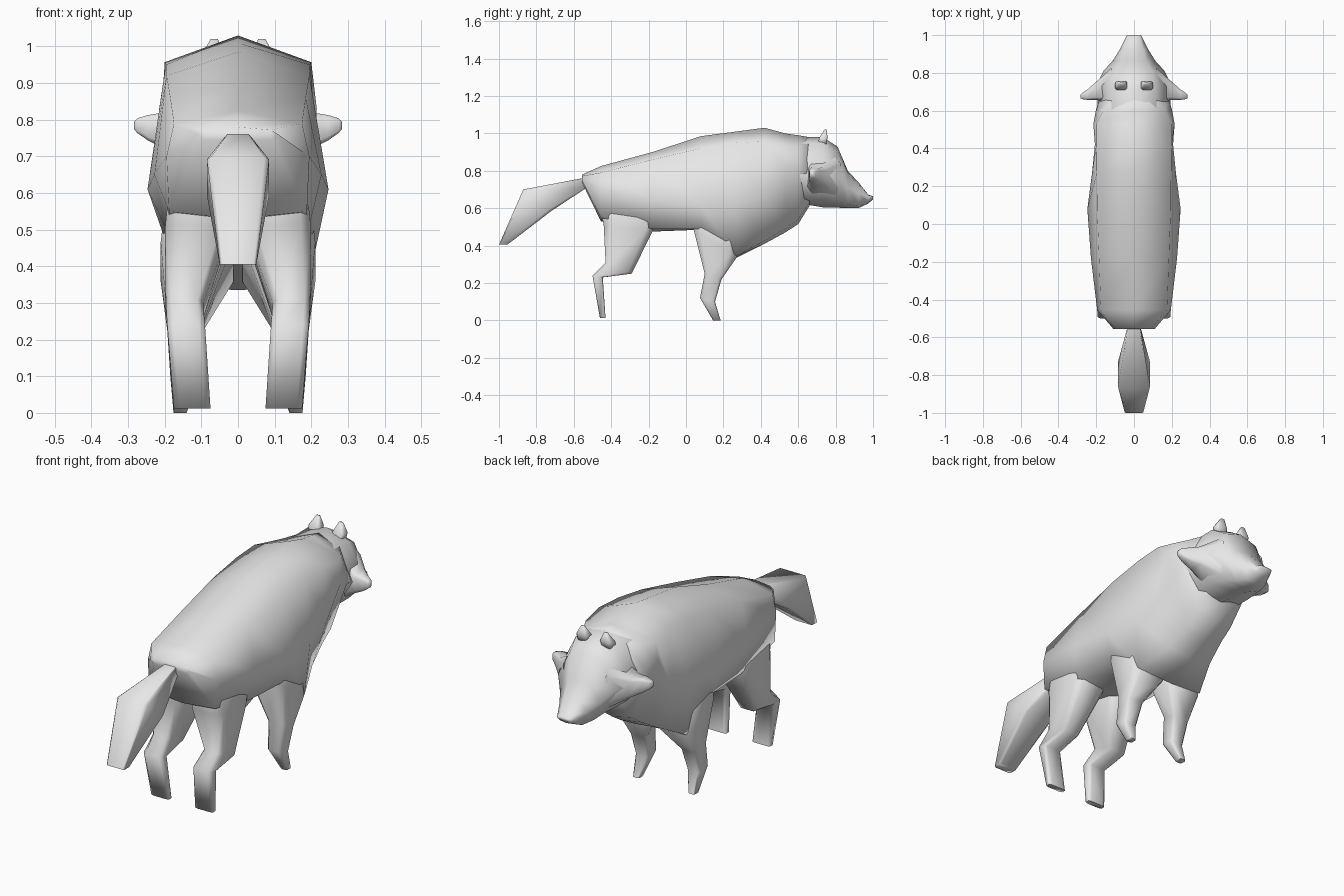
import bpy
import bmesh
import math
from mathutils import Vector

old = bpy.data.objects.get("Cube")
if old:
    bpy.data.objects.remove(old, do_unlink=True)

# One plain grey coat for the whole animal
coat = bpy.data.materials.new("grey coat")
coat.use_nodes = True
GREY = (0.8, 0.8, 0.8, 1.0)
coat.diffuse_color = GREY
coat.node_tree.nodes["Principled BSDF"].inputs["Base Color"].default_value = GREY


def loft(name, rings, side=1):
    """Skin a list of equal-sized point rings and cap both ends."""
    bm = bmesh.new()
    loops = [[bm.verts.new((p[0] * side, p[1], p[2])) for p in ring] for ring in rings]
    for lower, upper in zip(loops, loops[1:]):
        count = len(lower)
        for i in range(count):
            j = (i + 1) % count
            bm.faces.new((lower[i], lower[j], upper[j], upper[i]))
    bm.faces.new(loops[0])
    bm.faces.new(loops[-1])
    bmesh.ops.recalc_face_normals(bm, faces=bm.faces)
    mesh = bpy.data.meshes.new(name)
    bm.to_mesh(mesh)
    bm.free()
    mesh.materials.append(coat)
    obj = bpy.data.objects.new(name, mesh)
    bpy.context.collection.objects.link(obj)
    bpy.ops.object.select_all(action="DESELECT")
    obj.select_set(True)
    bpy.context.view_layer.objects.active = obj
    bpy.ops.object.shade_smooth_by_angle(angle=math.radians(85))
    return obj


def trunk_ring(y, top, shoulder, flank, low, bottom):
    """Symmetric section: centre heights plus three (x, z) side points."""
    half = [shoulder, flank, low]
    right = [(x, y, z) for x, z in half]
    left = [(-x, y, z) for x, z in reversed(half)]
    return [(0, y, top)] + right + [(0, y, bottom)] + left


def octagon(center, a, b, k=0.7):
    """Eight-sided ring spanned by two half axes; k sets how boxy it is."""
    corners = [(1, k), (k, 1), (-k, 1), (-1, k), (-1, -k), (-k, -1), (k, -1), (1, -k)]
    return [Vector(center) + Vector(a) * u + Vector(b) * v for u, v in corners]


def limb_ring(back, front, inner, outer, k=0.7):
    """Ring through a back and a front (y, z) point, between two x limits."""
    p = Vector((0, *back))
    q = Vector((0, *front))
    mid = (p + q) / 2 + Vector(((inner + outer) / 2, 0, 0))
    return octagon(mid, (q - p) / 2, ((outer - inner) / 2, 0, 0), k)


# Trunk, from rump to neck
trunk = [
    (-.555, .78, (.09, .772), (.11, .76), (.09, .745), .735),
    (-.455, .825, (.175, .79), (.195, .7), (.188, .55), .53),
    (-.18, .9, (.185, .86), (.228, .65), (.19, .49), .475),
    (.08, .985, (.195, .92), (.247, .61), (.205, .49), .485),
    (.27, 1.01, (.197, .95), (.222, .62), (.19, .345), .335),
    (.42, 1.03, (.2, .957), (.207, .66), (.13, .425), .41),
    (.53, 1.0, (.2, .93), (.215, .83), (.11, .49), .47),
    (.6, .99, (.165, .93), (.202, .8), (.11, .54), .515),
    (.66, .98, (.115, .945), (.186, .78), (.09, .63), .612),
]
loft("body", [trunk_ring(*s) for s in trunk])

# Head tapering into the snout
skull = [
    (.58, .98, (.12, .945), (.187, .78), (.12, .65), .63),
    (.73, .98, (.115, .95), (.2, .78), (.12, .65), .605),
    (.81, .93, (.095, .9), (.162, .77), (.1, .64), .603),
    (.865, .8, (.065, .79), (.112, .71), (.08, .62), .6),
    (.925, .735, (.05, .725), (.075, .68), (.055, .61), .602),
    (.975, .672, (.035, .67), (.05, .655), (.035, .63), .625),
    (1.0, .664, (.03, .663), (.037, .658), (.03, .65), .648),
]
loft("head", [trunk_ring(*s) for s in skull])

# Boxy tail hanging behind
tail = [
    ((-.53, .765), (-.53, .71), .03),
    ((-.87, .7), (-.72, .585), .085),
    ((-1.0, .405), (-.955, .405), .05),
]
loft("tail", [limb_ring(top, under, -w, w, 0.85) for top, under, w in tail])

# Limbs: back point, front point, inner x, outer x
hind_leg = [
    ((-.42, .7), (-.16, .68), .06, .16),
    ((-.45, .56), (-.16, .53), .03, .194),
    ((-.44, .51), (-.18, .475), .02, .199),
    ((-.43, .31), (-.29, .25), .095, .197),
    ((-.5, .24), (-.445, .23), .09, .193),
    ((-.46, .012), (-.43, .012), .075, .175),
]
front_leg = [
    ((.05, .64), (.25, .62), .1, .19),
    ((.04, .49), (.27, .335), .012, .211),
    ((.1, .25), (.19, .22), .095, .193),
    ((.075, .12), (.155, .1), .11, .185),
    ((.145, 0), (.185, 0), .14, .176),
]
ear = [
    ((.705, .94), (.75, .94), .04, .095),
    ((.712, .975), (.757, .975), .036, .1),
    ((.74, 1.02), (.752, 1.02), .055, .075),
]
# Pointed cheek tufts: centre, half depth, half height
cheek = [
    ((.12, .735, .77), .09, .1),
    ((.2, .705, .77), .048, .05),
    ((.245, .685, .778), .028, .035),
    ((.275, .677, .784), .016, .02),
    ((.284, .674, .785), .008, .01),
]

for label, side in (("left", 1), ("right", -1)):
    for part, rings in (("hind_leg", hind_leg), ("front_leg", front_leg), ("ear", ear)):
        loft(f"{part}_{label}", [limb_ring(*r) for r in rings], side)
    tuft = [octagon(c, (0, d, 0), (0, 0, h)) for c, d, h in cheek]
    loft(f"cheek_tuft_{label}", tuft, side)
